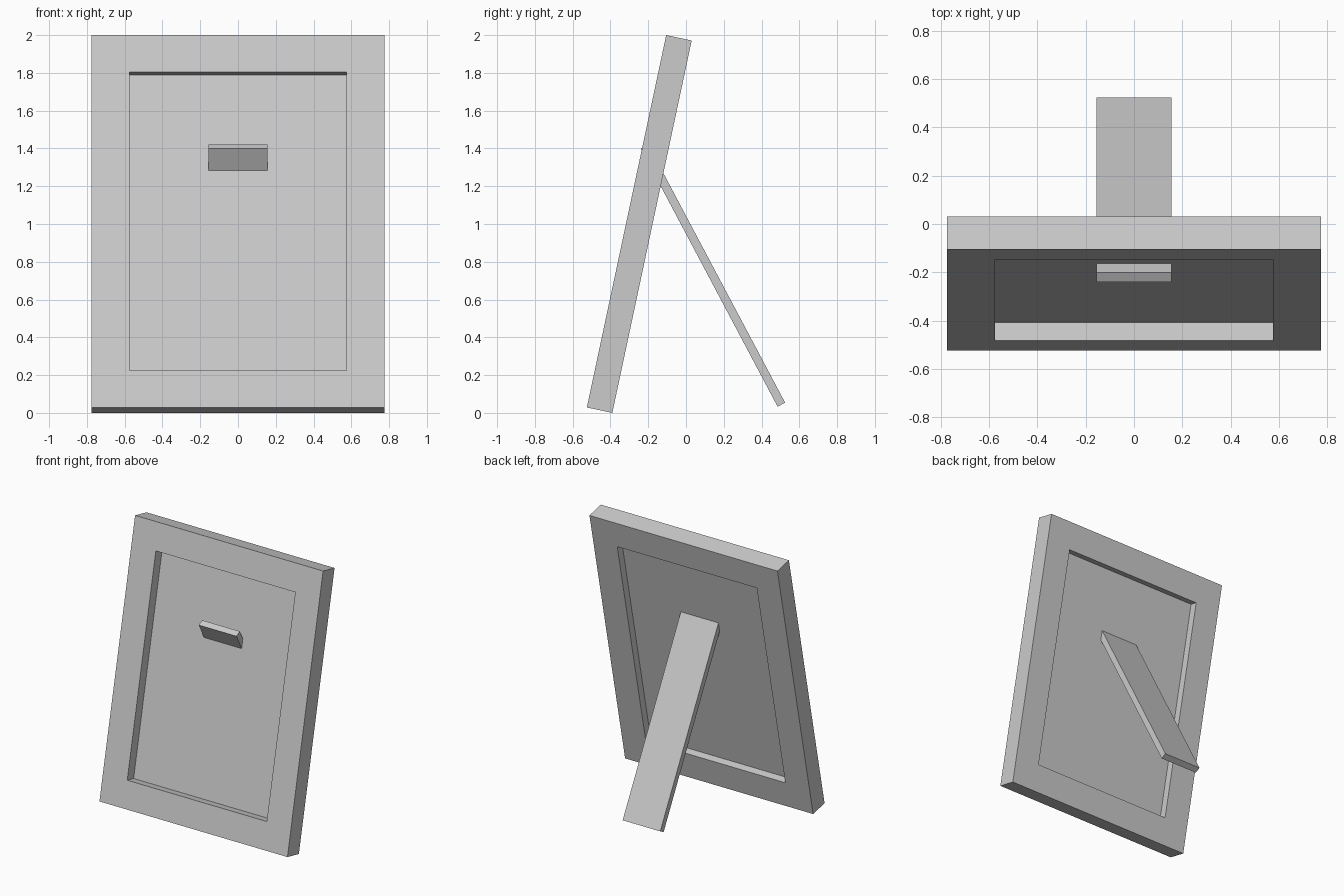
import bpy, math
from mathutils import Matrix, Vector

if "Cube" in bpy.data.objects:
    bpy.data.objects.remove(bpy.data.objects["Cube"])

W, H, T = 1.55, 2.0155, 0.138      # frame width, height along the tilt, thickness
BORDER = 0.2
TILT = math.radians(12.03)


def add_object(name, verts, faces, matrix):
    mesh = bpy.data.meshes.new(name)
    mesh.from_pydata([matrix @ Vector(v) for v in verts], [], faces)
    mesh.update()
    obj = bpy.data.objects.new(name, mesh)
    bpy.context.collection.objects.link(obj)
    return obj


def rect(x, z0, z1, y):
    return [(-x, y, z0), (x, y, z0), (x, y, z1), (-x, y, z1)]


def add_box(name, x, y0, y1, z0, z1, matrix):
    verts = rect(x, z0, z1, y0) + rect(x, z0, z1, y1)
    faces = [(0, 1, 2, 3), (7, 6, 5, 4)]
    faces += [(i, i + 4, (i + 1) % 4 + 4, (i + 1) % 4) for i in range(4)]
    return add_box_result(name, verts, faces, matrix)


def add_box_result(name, verts, faces, matrix):
    return add_object(name, verts, faces, matrix)


# Leaning space of the frame: local y is depth, local z runs up the frame
lean = Matrix.Translation((0, -0.525, T * math.sin(TILT))) @ Matrix.Rotation(-TILT, 4, 'X')

# Frame border: outer and inner rectangles on the front and back
verts = []
for y in (0, T):
    verts += rect(W / 2, 0, H, y) + rect(W / 2 - BORDER, BORDER, H - BORDER, y)
faces = []
for i in range(4):
    j = (i + 1) % 4
    faces += [(i, j, j + 4, i + 4),              # front
              (i + 8, i + 12, j + 12, j + 8),    # back
              (i, i + 8, j + 8, j),              # outer side
              (i + 4, j + 4, j + 12, i + 12)]    # inner side
add_object("frame_border", verts, faces, lean)

# Thin panel set inside the opening
add_box("backing_panel", W / 2 - BORDER, 0.077, 0.082, BORDER, H - BORDER, lean)

# Support leg, poking through the panel at its top
foot, top = Vector((0, 0.485, 0.033)), Vector((0, -0.24, 1.40))
axis = top - foot
leg_angle = math.atan2(-axis.y, axis.z)
leg = Matrix.Translation(foot) @ Matrix.Rotation(leg_angle, 4, 'X')
add_box("support_leg", 0.155, 0, 0.045, 0, axis.length, leg)
